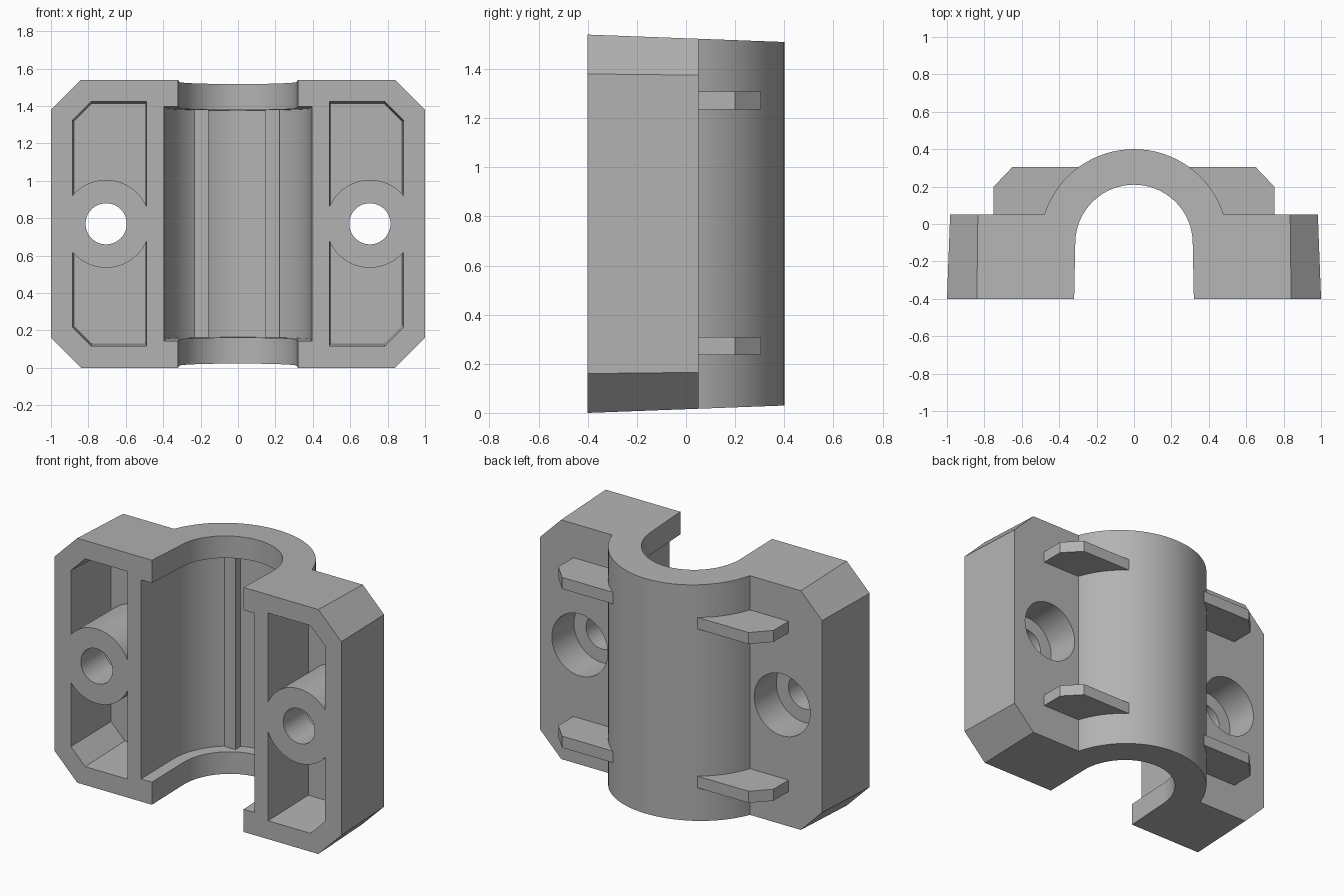
import bpy, bmesh
from math import cos, sin, radians
from mathutils import Vector

if "Cube" in bpy.data.objects:
    bpy.data.objects.remove(bpy.data.objects["Cube"])

MID_Z = 0.77          # half height
BORE_Y = -0.104       # axis of the half-round bore
BOLT_X = 0.705
FRONT, BACK = -0.4, 0.05

grey = bpy.data.materials.new("plain grey")
grey.use_nodes = True
grey.diffuse_color = (0.45, 0.45, 0.45, 1)
grey.node_tree.nodes["Principled BSDF"].inputs["Base Color"].default_value = grey.diffuse_color


def arc(cx, cy, r, a0, a1, n=48):
    steps = [radians(a0 + (a1 - a0) * i / n) for i in range(n + 1)]
    return [(cx + r * cos(a), cy + r * sin(a)) for a in steps]


def prism(name, pts, lo, hi, axis="Z", end_scale=1.0, draft=False):
    """Extrude a profile along Z (x, y points) or Y (x, z points)."""
    centre = sum((Vector(p) for p in pts), Vector((0, 0))) / len(pts)
    bm = bmesh.new()
    rings = []
    for h, s in ((lo, 1.0), (hi, end_scale)):
        ring = []
        for p in pts:
            a, b = centre + (Vector(p) - centre) * s
            ring.append(bm.verts.new((a, b, h) if axis == "Z" else (a, h, b)))
        rings.append(ring)
        bm.faces.new(ring)
    for i in range(len(pts)):
        j = (i + 1) % len(pts)
        bm.faces.new((rings[0][i], rings[0][j], rings[1][j], rings[1][i]))
    if draft:         # moulding draft: height shrinks towards the back
        for v in bm.verts:
            v.co.z = MID_Z + (v.co.z - MID_Z) * (1 - 0.0487 * (v.co.y - FRONT))
    bmesh.ops.recalc_face_normals(bm, faces=bm.faces)
    mesh = bpy.data.meshes.new(name)
    bm.to_mesh(mesh)
    bm.free()
    obj = bpy.data.objects.new(name, mesh)
    mesh.materials.append(grey)
    bpy.context.collection.objects.link(obj)
    return obj


def activate(obj):
    bpy.ops.object.select_all(action="DESELECT")
    obj.select_set(True)
    bpy.context.view_layer.objects.active = obj


def cut(obj, cutter):
    cutter.hide_render = True
    mod = obj.modifiers.new("cut", "BOOLEAN")
    mod.operation, mod.solver, mod.object = "DIFFERENCE", "EXACT", cutter
    activate(obj)
    bpy.ops.object.modifier_apply(modifier=mod.name)
    bpy.data.objects.remove(cutter)


# Clamp body: two flanges joined by a half-round arch
outline = [(1, FRONT), (0.983, BACK)]
outline += arc(0, BORE_Y, 0.504, 17.8, 162.2, 64)
outline += [(-0.983, BACK), (-1, FRONT), (-0.32, FRONT)]
outline += arc(0, BORE_Y, 0.314, 180, 0, 64) + [(0.32, FRONT)]
body = prism("clamp_body", outline, 0, 2 * MID_Z, draft=True)

# Chamfered flange corners
bm = bmesh.new()
bm.from_mesh(body.data)
for sx in (-1, 1):
    for sz in (-1, 1):
        res = bmesh.ops.bisect_plane(
            bm, geom=bm.verts[:] + bm.edges[:] + bm.faces[:], clear_outer=True,
            plane_co=(sx * 0.84, FRONT, MID_Z + sz * MID_Z), plane_no=(sx, 0.049, sz))
        rim = [e for e in res["geom_cut"] if isinstance(e, bmesh.types.BMEdge)]
        bmesh.ops.edgeloop_fill(bm, edges=rim)
bmesh.ops.recalc_face_normals(bm, faces=bm.faces)
bm.to_mesh(body.data)
bm.free()

# Wider recess inside the bore, leaving a lip at each end
recess = arc(0, BORE_Y, 0.388, 0, 180, 64) + [(-0.397, -0.5), (0.397, -0.5)]
cut(body, prism("recess_cutter", recess, 0.143, 1.397, draft=True))

# Hollow pockets either side of each bolt boss, then the bolt holes
for sx in (-1, 1):
    for sz in (-1, 1):
        shape = [(0.49, 0.655), (0.785, 0.655), (0.885, 0.555)]
        shape += arc(BOLT_X, 0, 0.235, 40, 156.2, 32)
        pts = [(sx * x, MID_Z + sz * z) for x, z in shape]
        cut(body, prism("pocket_cutter", pts, FRONT - 0.02, -0.01, "Y", 0.965))
    ring = (sx * BOLT_X, MID_Z)
    cut(body, prism("bolt_cutter", arc(*ring, 0.11, 0, 352.5, 47), -0.6, 0.3, "Y"))
    cut(body, prism("counterbore_cutter", arc(*ring, 0.195, 0, 352.5, 47), -0.17, 0.3, "Y"))

# Gusset fins between the arch and the flange backs
fin = [(0.42, 0.02), (0.75, 0.02), (0.75, 0.2), (0.65, 0.305), (0.295, 0.305)]
fins = []
for sx, side in ((-1, "right"), (1, "left")):
    for z, level in ((0.235, "lower"), (1.235, "upper")):
        pts = [(sx * x, y) for x, y in fin]
        fins.append(prism(f"{level}_{side}_gusset", pts, z, z + 0.073))

# Slim upright ribs inside the recess
for x, side in ((-0.195, "right"), (0.185, "left")):
    pts = [(x - 0.038, 0.2), (x + 0.038, 0.2), (x + 0.038, 0.27), (x - 0.038, 0.27)]
    prism(f"{side}_bore_rib", pts, 0.14, 1.4)

activate(body)
bpy.ops.object.shade_smooth_by_angle(angle=radians(25))
